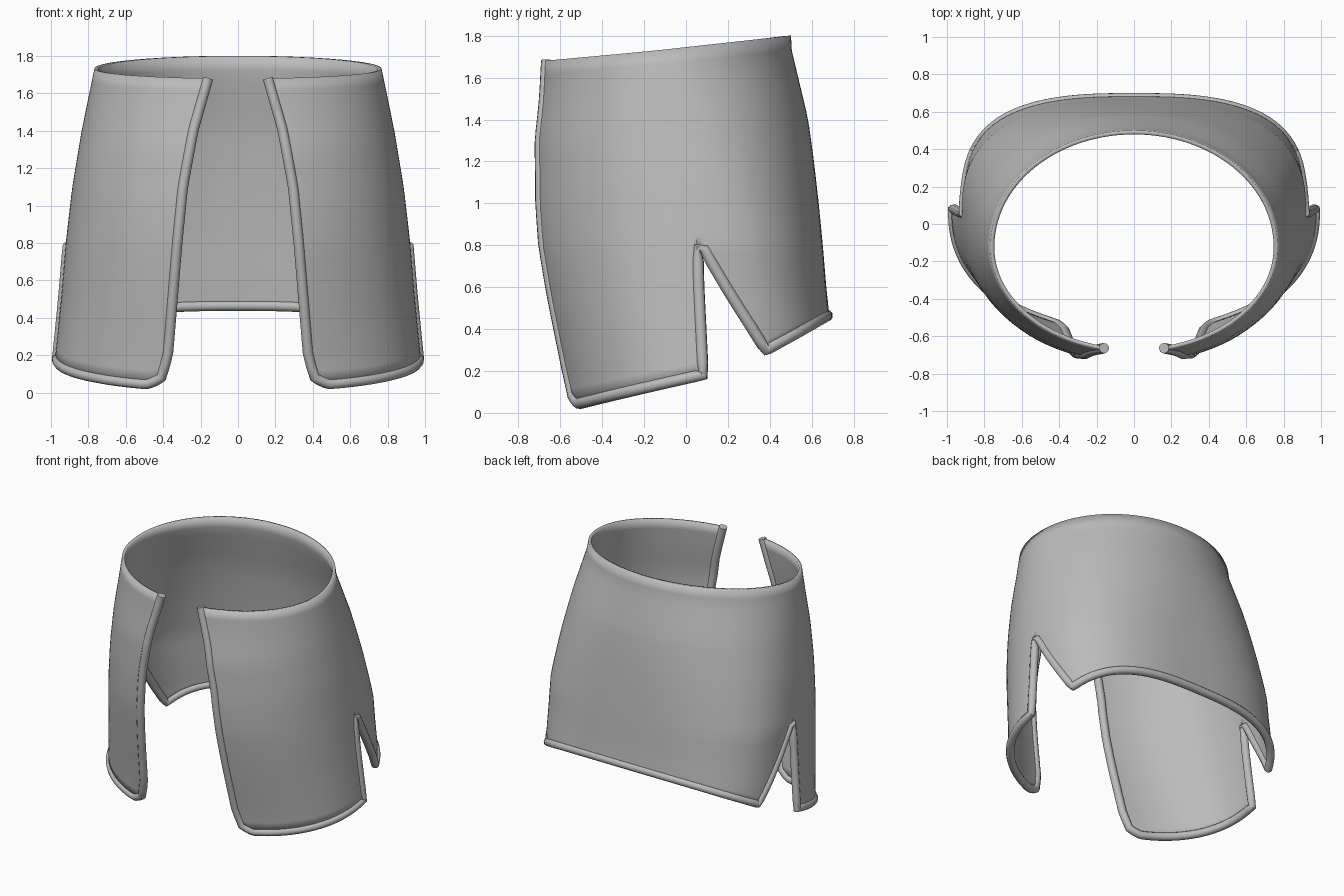
import bpy, bmesh, math
from mathutils import Vector

old = bpy.data.objects.get("Cube")
if old:
    bpy.data.objects.remove(old, do_unlink=True)

NOTCH = 0.785   # height of the side slit
FRONT, BACK = 0, 1

# Profile keys: (height, value)
CENTRE_Y = [(0.1, .085), (0.6, .06), (0.8, .055), (1.73, -.12)]
FRONT_W = [(0, .985), (.2, .965), (.5, .935), (.8, .91), (1.1, .875), (1.4, .825), (1.73, .757)]
BACK_W = [(.3, .9), (.8, .91), (1.1, .875), (1.4, .825), (1.73, .757)]
FRONT_D = [(.04, .665), (.2, .685), (.5, .73), (.8, .77), (1.0, .745), (1.3, .685), (1.5, .617), (1.7, .56)]
BACK_D = [(.4, .61), (.8, .587), (1.0, .605), (1.2, .62), (1.4, .63), (1.6, .62), (1.8, .61)]
FRONT_POW = [(.8, 2.2), (1.7, 2.0)]
BACK_POW = [(.4, 2.9), (.8, 2.6), (1.7, 2.0)]
OPENING = [(.03, .45), (.08, .41), (.2, .375), (.8, .325), (1.1, .295), (1.4, .24), (1.68, .16)]
RIM = [(-.66, 1.68), (-.12, 1.73), (.49, 1.8)]
FRONT_HEM = [(-.55, .04), (.07, .18)]
BACK_HEM = [(.1, NOTCH), (.375, .3), (.69, .47)]


def lerp(keys, k):
    if k <= keys[0][0]:
        return keys[0][1]
    for (a, va), (b, vb) in zip(keys, keys[1:]):
        if k <= b:
            return va + (vb - va) * (k - a) / (b - a)
    return keys[-1][1]


def point(part, s, z):
    """Point on the left half; s runs front to side, or side to back."""
    if part == FRONT:
        w, d, n = lerp(FRONT_W, z), lerp(FRONT_D, z), lerp(FRONT_POW, z)
        e = lerp(OPENING, z) / w
        start = math.atan2(e, (1 - e ** n) ** (1 / n))
        ang, sign = start + (math.pi / 2 - start) * s, -1
    else:
        w, d, n = lerp(BACK_W, z), lerp(BACK_D, z), lerp(BACK_POW, z)
        ang, sign = math.pi / 2 * (1 - s), 1
    c, q = abs(math.cos(ang)), abs(math.sin(ang))
    r = (c ** n + q ** n) ** (-1 / n)
    return Vector((w * r * q, lerp(CENTRE_Y, z) + sign * d * r * c, z))


def rim(part, s):
    return lerp(RIM, point(part, s, 1.73).y)


def hem(part, s):
    if part == BACK:
        return lerp(BACK_HEM, point(BACK, s, .4).y)
    corner = max(0, 1 - s / .06)
    return lerp(FRONT_HEM, point(FRONT, s, .1).y) + .04 * corner ** 2


def columns(part):
    cols = [i / 28 for i in range(29)]
    return sorted(cols + ([.015, .05] if part == FRONT else [.29, .31]))


# Cloth shell, left half, in bands above and below the slit
bm = bmesh.new()
for part in (FRONT, BACK):
    for low, high, rows in ((hem, lambda p, s: NOTCH, 10), (lambda p, s: NOTCH, rim, 14)):
        grid = []
        for s in columns(part):
            a, b = low(part, s), high(part, s)
            grid.append([bm.verts.new(point(part, s, a + (b - a) * j / rows)) for j in range(rows + 1)])
        for c0, c1 in zip(grid, grid[1:]):
            for j in range(rows):
                bm.faces.new((c0[j], c1[j], c1[j + 1], c0[j + 1]))
bmesh.ops.remove_doubles(bm, verts=bm.verts, dist=.0005)
bmesh.ops.recalc_face_normals(bm, faces=bm.faces)
mesh = bpy.data.meshes.new("skirt_shell")
bm.to_mesh(mesh)
bm.free()
shell = bpy.data.objects.new("skirt_shell", mesh)
bpy.context.collection.objects.link(shell)
mirror = shell.modifiers.new("mirror", 'MIRROR')
mirror.use_clip = True
mirror.merge_threshold = .002
solid = shell.modifiers.new("thickness", 'SOLIDIFY')
solid.thickness, solid.offset = .022, 0

# Rolled border along the opening, hems and slits
top, foot, side = rim(FRONT, 0), hem(FRONT, 0), hem(FRONT, 1)
path = [point(FRONT, 0, top + (foot - top) * i / 24) for i in range(24)]
path += [point(FRONT, s, hem(FRONT, s)) for s in columns(FRONT)]
path += [point(FRONT, 1, side + (NOTCH - side) * i / 10) for i in range(1, 11)]
path += [point(BACK, s, hem(BACK, s)) for s in columns(BACK)]
path += [Vector((-p.x, p.y, p.z)) for p in reversed(path)]
clean = path[:1]
for p in path[1:]:
    if (p - clean[-1]).length > .012:
        clean.append(p)

curve = bpy.data.curves.new("rolled_border", 'CURVE')
curve.dimensions = '3D'
curve.bevel_depth = .028
curve.bevel_resolution = 3
curve.use_fill_caps = True
spline = curve.splines.new('POLY')
spline.points.add(len(clean) - 1)
for pt, p in zip(spline.points, clean):
    pt.co = (*p, 1)
border = bpy.data.objects.new("rolled_border", curve)
bpy.context.collection.objects.link(border)
bpy.ops.object.select_all(action='DESELECT')
border.select_set(True)
bpy.context.view_layer.objects.active = border
bpy.ops.object.convert(target='MESH')
border = bpy.context.view_layer.objects.active

# One grey material and smooth shading
grey = bpy.data.materials.new("plain_grey")
grey.use_nodes = True
grey.diffuse_color = (.5, .5, .5, 1)
grey.node_tree.nodes["Principled BSDF"].inputs["Base Color"].default_value = (.5, .5, .5, 1)
for obj in (shell, border):
    obj.data.materials.clear()
    obj.data.materials.append(grey)
    obj.select_set(True)
bpy.ops.object.shade_smooth_by_angle(angle=math.radians(40))
